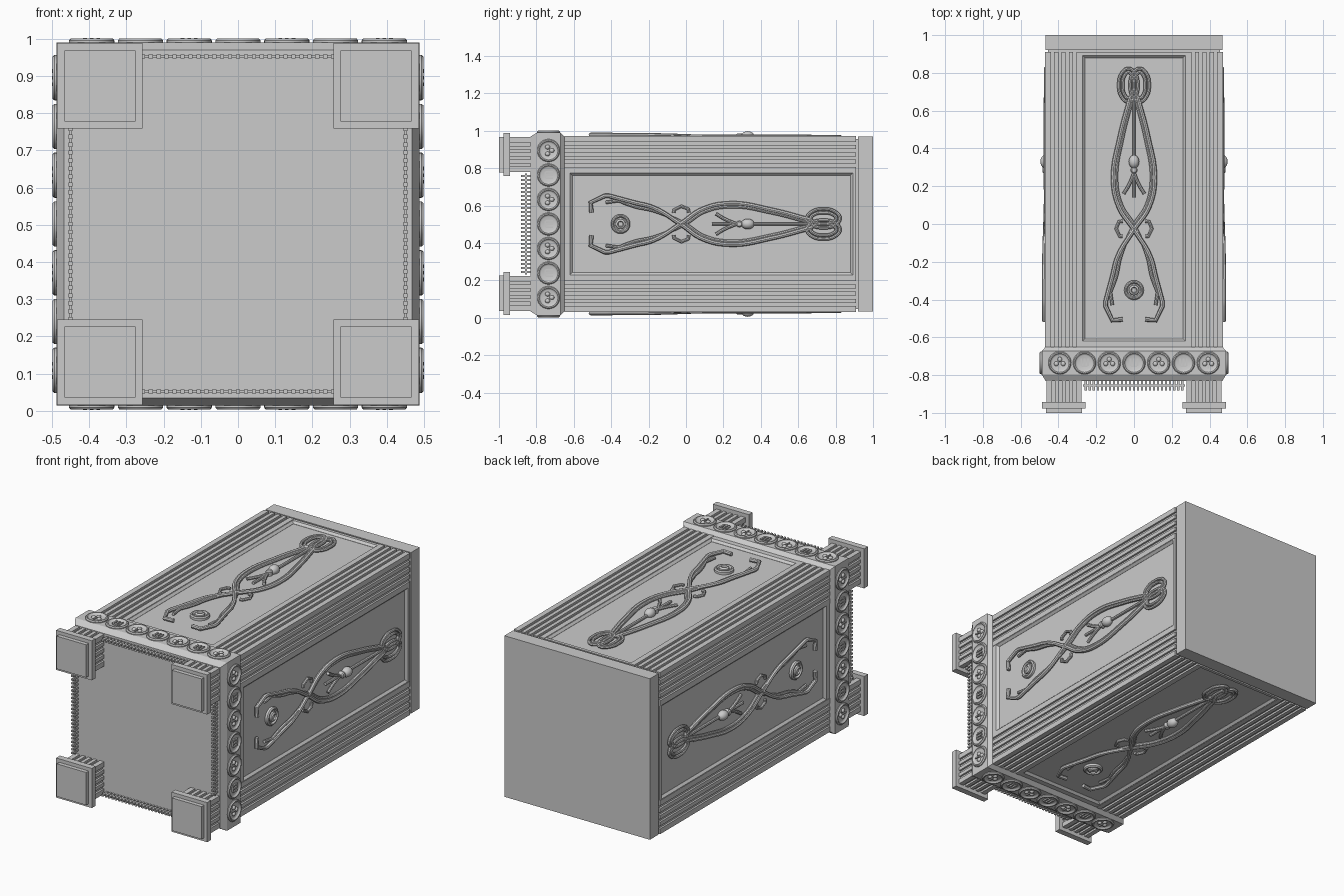
import bpy, bmesh, math
from mathutils import Matrix, Vector

if "Cube" in bpy.data.objects:
    bpy.data.objects.remove(bpy.data.objects["Cube"])

CZ = 0.502  # height of the long axis, which runs along y


def finish(name, bm, smooth=False, sides=1, loc=(0, 0, CZ)):
    """Make an object; sides=4 repeats it round the long axis."""
    bmesh.ops.recalc_face_normals(bm, faces=bm.faces)
    me = bpy.data.meshes.new(name)
    bm.to_mesh(me)
    bm.free()
    if smooth:
        me.shade_smooth()
        me.set_sharp_from_angle(angle=math.radians(35))
    for k in range(sides):
        ob = bpy.data.objects.new(name, me)
        bpy.context.collection.objects.link(ob)
        ob.matrix_world = Matrix.Translation(loc) @ Matrix.Rotation(k * math.pi / 2, 4, 'Y')


def loft(bm, loops):
    """Skin closed loops of points and cap both ends."""
    rows = [[bm.verts.new(p) for p in lp] for lp in loops]
    n = len(rows[0])
    for a, b in zip(rows, rows[1:]):
        for i in range(n):
            bm.faces.new((a[i], a[(i + 1) % n], b[(i + 1) % n], b[i]))
    bm.faces.new(rows[0])
    bm.faces.new(rows[-1])


def square_loft(bm, rings, cx=0, cz=0):
    loft(bm, [[(cx + s * h, y, cz + t * h) for s, t in ((-1, -1), (1, -1), (1, 1), (-1, 1))]
              for y, h in rings])


def fluted(bm, cx, cz, half, y0, y1, n=4, gw=0.017, depth=0.011):
    """Square post with square-cut grooves on each face."""
    edge = [(-half, half)]
    for i in range(n):
        c = -half + 2 * half * (i + 1) / (n + 1)
        edge += [(c - gw / 2, half), (c - gw / 2, half - depth),
                 (c + gw / 2, half - depth), (c + gw / 2, half)]
    pts = []
    for k in range(4):
        for x, z in edge:
            for _ in range(k):
                x, z = z, -x
            pts.append((cx + x, cz + z))
    loft(bm, [[(x, y, z) for x, z in pts] for y in (y0, y1)])


def box(bm, x, y, z, sx, sy, sz, turn=0):
    m = (Matrix.Translation((x, y, z)) @ Matrix.Rotation(turn, 4, 'Z')
         @ Matrix.Diagonal((sx, sy, sz, 1)))
    bmesh.ops.create_cube(bm, size=1, matrix=m)


def blob(bm, x, y, z, sx, sy, sz):
    m = Matrix.Translation((x, y, z)) @ Matrix.Diagonal((sx, sy, sz, 1))
    bmesh.ops.create_uvsphere(bm, u_segments=16, v_segments=10, radius=1, matrix=m)


def lathe(bm, x, y, profile, seg=32):
    rows = [[(x + r * math.cos(a), y + r * math.sin(a), h)
             for a in [2 * math.pi * i / seg for i in range(seg)]] for r, h in profile]
    loft(bm, rows)


def tubes(bm, paths):
    """Sweep round tubes; each path is (points, radius, closed, count of sharp end points)."""
    for pts, rad, closed, sharp in paths:
        cu = bpy.data.curves.new("sweep", 'CURVE')
        cu.dimensions = '3D'
        cu.bevel_depth, cu.bevel_resolution, cu.resolution_u = rad, 2, 8
        cu.use_fill_caps = True
        sp = cu.splines.new('BEZIER')
        sp.bezier_points.add(len(pts) - 1)
        for i, (bp, p) in enumerate(zip(sp.bezier_points, pts)):
            bp.co = p
            kind = 'VECTOR' if i >= len(pts) - sharp else 'AUTO'
            bp.handle_left_type = bp.handle_right_type = kind
        sp.use_cyclic_u = closed
        ob = bpy.data.objects.new("sweep", cu)
        bpy.context.collection.objects.link(ob)
        bpy.context.view_layer.update()
        me = bpy.data.meshes.new_from_object(ob.evaluated_get(bpy.context.evaluated_depsgraph_get()))
        bm.from_mesh(me)
        bpy.data.objects.remove(ob)
        bpy.data.curves.remove(cu)
        bpy.data.meshes.remove(me)


# Core, end slab and collar
bm = bmesh.new()
square_loft(bm, [(-0.66, 0.455), (0.93, 0.455)])
finish("body_core", bm)
bm = bmesh.new()
square_loft(bm, [(0.92, 0.468), (1.0, 0.468)])
finish("end_slab", bm)
bm = bmesh.new()
square_loft(bm, [(-0.65, 0.468), (-0.672, 0.488), (-0.797, 0.488), (-0.832, 0.467)])
finish("collar", bm)

# Fluted corner posts, and four feet with fluted necks
for sx in (-1, 1):
    for sz in (-1, 1):
        bm = bmesh.new()
        fluted(bm, sx * 0.3725, sz * 0.3725, 0.0975, -0.65, 0.91)
        finish("corner_post", bm)
        bm = bmesh.new()
        fluted(bm, sx * 0.371, sz * 0.371, 0.093, -0.945, -0.83)
        finish("foot_neck", bm)
        bm = bmesh.new()
        square_loft(bm, [(-0.942, 0.115), (-0.977, 0.115), (-0.977, 0.095), (-1.0, 0.095)],
                    sx * 0.371, sz * 0.371)
        finish("foot_plate", bm)

# Sloped frame round each recessed panel
bm = bmesh.new()
rings = []
for w, y0, y1, h in ((0.28, -0.65, 0.91, 0.45), (0.28, -0.65, 0.91, 0.468),
                     (0.272, -0.62, 0.892, 0.468), (0.26, -0.608, 0.88, 0.456),
                     (0.26, -0.608, 0.88, 0.45)):
    rings.append([(-w, y0, h), (w, y0, h), (w, y1, h), (-w, y1, h)])
rows = [[bm.verts.new(p) for p in r] for r in rings]
for a, b in zip(rows, rows[1:]):
    for i in range(4):
        j = (i + 1) % 4
        bm.faces.new((a[i], a[j], b[j], b[i]))
finish("panel_frame", bm, sides=4)

# Tooth row along each edge of the front face
bm = bmesh.new()
for i in range(25):
    box(bm, (i - 12) * 0.0213, -0.855, 0.45, 0.011, 0.052, 0.011)
box(bm, 0, -0.855, 0.45, 0.54, 0.01, 0.009)
finish("tooth_row", bm, sides=4)

# Crossing strands, knot, stem and brackets on every panel
paths = []
for s in (-1, 1):
    paths.append(([(-s * 0.02, 0.67, 0.466), (-s * 0.075, 0.46, 0.466), (-s * 0.11, 0.24, 0.466),
                   (-s * 0.08, 0.09, 0.466), (0, -0.03, 0.47), (s * 0.085, -0.17, 0.474),
                   (s * 0.115, -0.28, 0.475), (s * 0.15, -0.41, 0.476), (s * 0.15, -0.435, 0.476),
                   (s * 0.115, -0.51, 0.476), (s * 0.06, -0.505, 0.476)], 0.012, False, 4))
    paths.append(([(-s * 0.01, 0.655, 0.464), (-s * 0.06, 0.46, 0.464), (-s * 0.093, 0.24, 0.464),
                   (-s * 0.066, 0.1, 0.464), (0, -0.005, 0.466), (s * 0.07, -0.17, 0.47),
                   (s * 0.095, -0.28, 0.47), (s * 0.125, -0.36, 0.47),
                   (s * 0.115, -0.43, 0.47)], 0.009, False, 2))
    paths.append(([(s * 0.06, 0.015, 0.464), (s * 0.08, 0.012, 0.464), (s * 0.095, -0.025, 0.464),
                   (s * 0.075, -0.065, 0.464), (s * 0.06, -0.065, 0.464)], 0.009, False, 5))
    paths.append(([(0, 0.27, 0.466), (s * 0.025, 0.21, 0.466), (s * 0.055, 0.16, 0.466)],
                  0.009, False, 0))
    for rx, ry in ((0.05, 0.088), (0.03, 0.068)):
        paths.append(([(s * 0.03 + rx * math.cos(a), 0.735 + ry * math.sin(a), 0.468)
                       for a in [i * math.pi / 4 for i in range(8)]], 0.009, True, 0))
paths.append(([(0, 0.66, 0.464), (0, 0.34, 0.464)], 0.009, False, 0))
paths.append(([(0, 0.29, 0.464), (0, 0.14, 0.464)], 0.009, False, 0))
bm = bmesh.new()
tubes(bm, paths)
finish("panel_strands", bm, True, 4)

bm = bmesh.new()
blob(bm, 0, 0.33, 0.468, 0.028, 0.036, 0.028)
lathe(bm, 0, 0.285, [(0.018, 0.455), (0.018, 0.478), (0.012, 0.484)], 12)
finish("panel_bud", bm, True, 4)

# Rosette between the lower strands
bm = bmesh.new()
lathe(bm, 0, -0.35, [(0.052, 0.45), (0.052, 0.468), (0.046, 0.474), (0.04, 0.474), (0.034, 0.464),
                     (0.028, 0.464), (0.026, 0.474), (0.016, 0.48), (0.012, 0.472), (0.006, 0.472)])
finish("panel_rosette", bm, True, 4)

# Seven medallions per collar side, with alternating emblems
bm, em = bmesh.new(), bmesh.new()
for i in range(7):
    x, y = (i - 3) * 0.131, -0.735
    lathe(bm, x, y, [(0.061, 0.48), (0.061, 0.493), (0.056, 0.499), (0.05, 0.499),
                     (0.045, 0.492), (0.04, 0.49)])
    if i % 2 == 0:  # trefoil
        for dx, dy in ((0, 0.018), (-0.018, -0.005), (0.018, -0.005)):
            blob(em, x + dx, y + dy, 0.49, 0.012, 0.013, 0.01)
        box(em, x, y - 0.015, 0.491, 0.007, 0.03, 0.012)
    else:  # three upright bars on a base
        for dx in (-0.018, 0, 0.018):
            box(em, x + dx, y + 0.004, 0.491, 0.009, 0.04, 0.013)
        box(em, x, y - 0.018, 0.491, 0.03, 0.009, 0.012)
finish("collar_medallions", bm, True, 4)
finish("medallion_emblems", em, True, 4)
